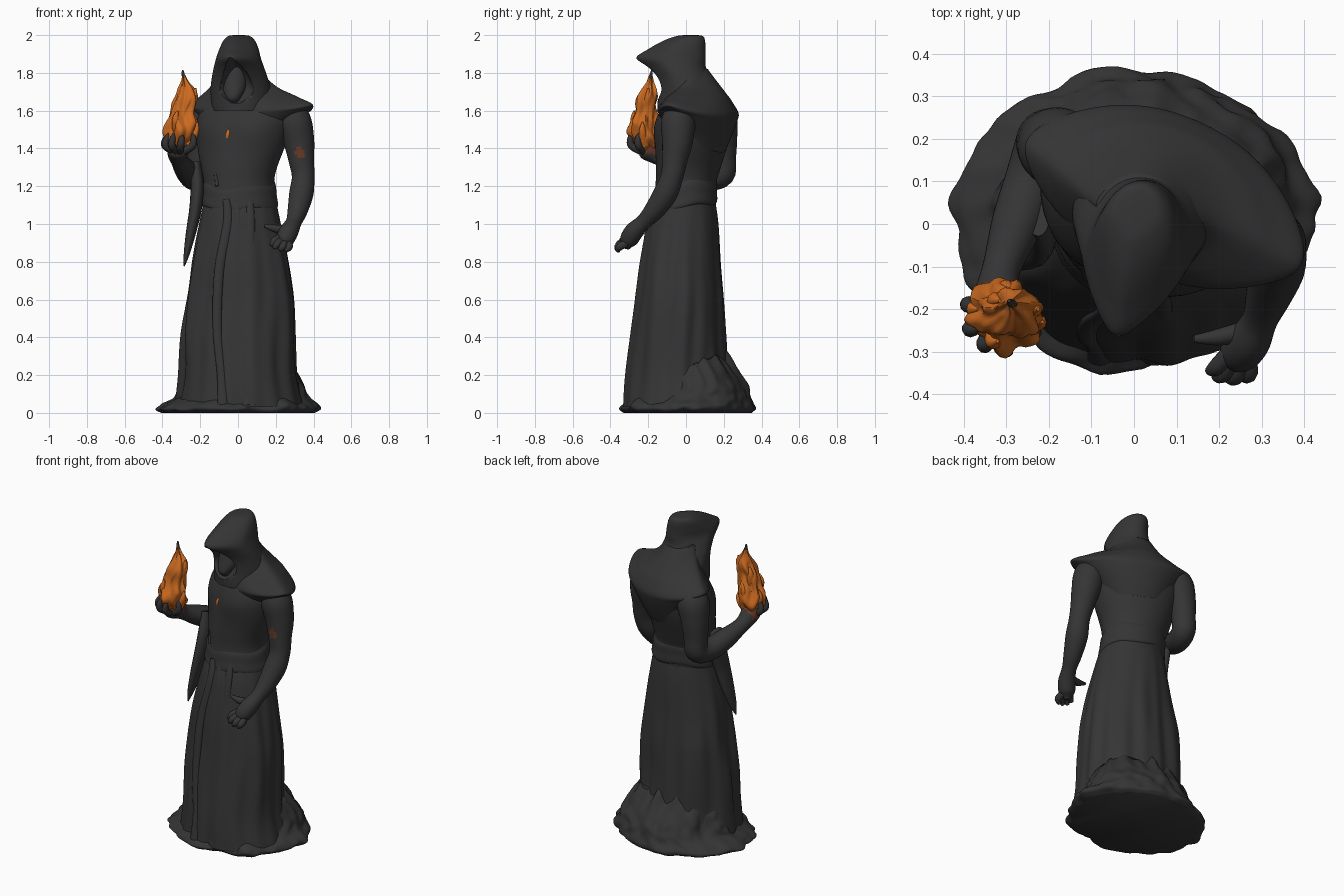
import bpy, bmesh, math
from math import sin, cos, pi, radians
from mathutils import Vector, noise


def material(name, rgb):
    m = bpy.data.materials.new(name)
    m.diffuse_color = (*rgb, 1)
    return m


CLOTH = material("charcoal", (0.035, 0.035, 0.036))
FIRE = material("flame orange", (0.60, 0.145, 0.015))
EMBER = material("ember brown", (0.13, 0.04, 0.02))


def smooth(rows, n):
    """Catmull-Rom interpolation of every column of a list of tuples."""
    out, last = [], len(rows) - 1
    for i in range(last):
        p = [rows[max(0, min(last, i + k))] for k in (-1, 0, 1, 2)]
        for s in range(n):
            t = s / n
            out.append([0.5 * (2 * b + (c - a) * t + (2 * a - 5 * b + 4 * c - d) * t * t
                               + (3 * b - a - 3 * c + d) * t ** 3) for a, b, c, d in zip(*p)])
    out.append(list(rows[-1]))
    return out


def skin(name, rings, mat):
    """Closed smooth surface through rings of equal point count."""
    bm = bmesh.new()
    vs = [[bm.verts.new(p) for p in r] for r in rings]
    n = len(rings[0])
    for a, b in zip(vs, vs[1:]):
        for i in range(n):
            bm.faces.new((a[i], a[(i + 1) % n], b[(i + 1) % n], b[i]))
    bm.faces.new(vs[0])
    bm.faces.new(vs[-1])
    bmesh.ops.recalc_face_normals(bm, faces=bm.faces)
    me = bpy.data.meshes.new(name)
    bm.to_mesh(me)
    bm.free()
    me.materials.append(mat)
    ob = bpy.data.objects.new(name, me)
    bpy.context.collection.objects.link(ob)
    bpy.ops.object.select_all(action='DESELECT')
    ob.select_set(True)
    bpy.context.view_layer.objects.active = ob
    bpy.ops.object.shade_smooth_by_angle(angle=radians(60))
    return ob


def loft(name, rows, mat=CLOTH, seg=64, steps=6, shape=lambda a, z: (1, 1, 0)):
    """Rows are x, y, z, half width, half depth, turn in degrees."""
    rings = []
    for x, y, z, rx, ry, rot in smooth(rows, steps):
        ring, r = [], radians(rot)
        for i in range(seg):
            a = 2 * pi * i / seg
            sx, sy, dz = shape(a, z)
            u, v = max(rx, .002) * cos(a) * sx, max(ry, .002) * sin(a) * sy
            ring.append((x + u * cos(r) - v * sin(r), y + u * sin(r) + v * cos(r), z + dz))
        rings.append(ring)
    return skin(name, rings, mat)


def limb(name, rows, mat=CLOTH, seg=16, steps=5, flat=(1, 1)):
    """Tube along x, y, z with radius; the frame is carried along the path."""
    pts = smooth(rows, steps)
    pos = [Vector(p[:3]) for p in pts]
    rings, u = [], Vector((1, 0.01, 0))
    for i, p in enumerate(pts):
        t = (pos[min(i + 1, len(pos) - 1)] - pos[max(i - 1, 0)]).normalized()
        u = (u - t * u.dot(t)).normalized()
        v = t.cross(u)
        r = max(p[3], .002)
        rings.append([pos[i] + r * (u * cos(a) * flat[0] + v * sin(a) * flat[1])
                      for a in (2 * pi * k / seg for k in range(seg))])
    return skin(name, rings, mat)


def stain(ob, mat, rule):
    """Recolour the faces whose centre meets a rule."""
    ob.data.materials.append(mat)
    for f in ob.data.polygons:
        if rule(f.center):
            f.material_index = 1


def rough(a, z, amp, f):
    return 1 + amp * noise.noise(Vector((f * cos(a), f * sin(a), f * 2 * z)))


# Robe skirt with folds that deepen towards the hem
def folds(a, z):
    k = .035 * min(1, max(0, (1.18 - z) * 1.8))
    w = 1 + k * (sin(9 * a + 1.5 * z) * .5 + sin(17 * a - 2 * z) * .3) + (rough(a, z * .4, 1.6 * k, 3) - 1)
    w *= 1 + 2 * k * max(0, -sin(2 * a)) * (1 if sin(a) > 0 else .6)
    return w, w, 0


loft("skirt", [(.01, 0, 1.18, .18, .145, 0), (.01, -.01, 1.1, .195, .168, 0),
               (.01, -.02, 1.0, .215, .19, 0), (.01, -.03, .8, .255, .212, 0),
               (.01, -.03, .6, .28, .23, 0), (.005, -.04, .4, .295, .247, 0),
               (.005, -.045, .2, .305, .264, 0), (.01, -.04, .03, .335, .285, 0)],
     seg=160, steps=8, shape=folds)


# Ragged hem spread over the ground, heaped at the back
def heap(a, z):
    w = rough(a, z, .09, 2) * rough(a, z * 2, .05, 6)
    return w, w, max(0, sin(a)) * z * .3 * rough(a, 0, 1.2, 5) if z > .02 else 0


loft("trailing_hem", [(0, .015, 0, .39, .33, 0), (0, .015, .02, .425, .35, 0),
                      (.01, .015, .045, .405, .34, 0), (.02, .025, .08, .345, .315, 0),
                      (.02, .03, .13, .32, .275, 0), (.01, 0, .24, .28, .2, 0)],
     seg=140, shape=heap)


# Torso, turned towards the raised arm, with a chest swell
def chest(a, z):
    b = math.exp(-((z - 1.5) / .08) ** 2)
    return 1, 1 + .12 * b * max(0, -sin(a)) * abs(sin(2 * a)), 0


loft("torso", [(.01, -.01, 1.08, .19, .165, 0), (.005, -.005, 1.14, .193, .165, -3),
               (.005, 0, 1.22, .187, .16, -8), (.005, .012, 1.3, .205, .168, -18),
               (.022, .035, 1.45, .25, .182, -24), (.035, .045, 1.56, .26, .178, -24),
               (.04, .045, 1.64, .22, .15, -22), (.03, .04, 1.70, .15, .11, -16),
               (.02, .03, 1.76, .07, .07, -10)], shape=chest)
loft("belt", [(.01, -.01, 1.08, .185, .15, 0), (.01, -.01, 1.1, .202, .174, 0),
              (.008, -.006, 1.15, .197, .17, -3), (.006, -.002, 1.2, .194, .166, -6),
              (.005, 0, 1.235, .18, .145, -6)], steps=4,
     shape=lambda a, z: (1, 1, .02 * sin(a) + .008 * sin(4 * a)))


# Shoulder mantle: pointed tips, merging with the chest in front
def tips(a, z):
    c = abs(cos(a))
    side = .82 if sin(a) < 0 else 1
    return 1, side * (1 - .3 * c ** 3), .025 * c ** 5 - .06 * max(0, sin(a)) * max(0, 1.66 - z) * 8


loft("mantle", [(.01, .03, 1.82, .10, .085, -10), (.015, .04, 1.76, .13, .12, -12),
                (.03, .05, 1.70, .185, .155, -17), (.055, .05, 1.65, .275, .185, -22),
                (.07, .05, 1.61, .352, .205, -24), (.065, .05, 1.58, .325, .205, -24),
                (.05, .05, 1.52, .26, .18, -24), (.04, .05, 1.47, .22, .15, -24)], shape=tips)


# Hood, narrowing to a peak over the face
def peak(a, z):
    f = max(0, -sin(a))
    return 1 - .45 * f ** 1.5 * min(1, max(0, (z - 1.62) * 5)), 1, 0


hood = loft("hood", [(.02, .01, 1.60, .155, .16, -12), (.015, .01, 1.70, .162, .165, -12),
                     (.008, -.02, 1.77, .15, .155, -13), (.003, -.058, 1.83, .133, .165, -13),
                     (0, -.08, 1.88, .116, .187, -13), (.003, -.05, 1.925, .103, .155, -13),
                     (.005, -.01, 1.97, .084, .112, -12), (.005, .02, 1.995, .057, .07, -10),
                     (.005, .025, 2.0, .02, .03, -10)], shape=peak)
cutter = loft("hood_opening", [(-.02, -.2, 1.64, .03, .1, -10), (-.02, -.2, 1.70, .115, .13, -10),
                               (-.025, -.22, 1.77, .088, .17, -10), (-.03, -.24, 1.83, .048, .16, -10),
                               (-.04, -.25, 1.88, .008, .1, -10)], seg=32)
cutter.hide_render = True
bpy.context.view_layer.objects.active = hood
cut = hood.modifiers.new("opening", 'BOOLEAN')
cut.operation, cut.object, cut.solver = 'DIFFERENCE', cutter, 'EXACT'
bpy.ops.object.modifier_apply(modifier=cut.name)
bpy.data.objects.remove(cutter)

# Face in the shadow of the hood
loft("face", [(-.025, -.08, 1.64, .025, .03, -10), (-.025, -.085, 1.67, .04, .045, -10),
              (-.02, -.055, 1.73, .065, .06, -10), (-.015, -.035, 1.83, .055, .05, -10)], seg=32)

# Lowered arm and hand
arm = limb("lowered_arm", [(.26, -.02, 1.62, .06), (.295, -.04, 1.55, .09), (.322, -.045, 1.44, .082),
                           (.335, -.06, 1.34, .068), (.345, -.075, 1.25, .06), (.335, -.11, 1.16, .064),
                           (.315, -.17, 1.07, .053), (.295, -.225, 1.01, .042), (.27, -.275, .96, .05),
                           (.245, -.305, .91, .046), (.235, -.315, .87, .015)], seg=32)
stain(arm, EMBER, lambda c: (c - Vector((.33, -.12, 1.38))).length < .026)
for i, (x, y, z) in enumerate([(.175, -.345, .885), (.19, -.36, .87), (.22, -.365, .86), (.25, -.36, .855)]):
    limb(f"lowered_finger_{i + 1}", [(.235 + i * .008, -.29, .94 - i * .01, .02),
                                     (x + .02, y + .01, z + .025, .021), (x, y, z, .01)], seg=10)
limb("lowered_thumb", [(.26, -.25, .97, .024), (.2, -.265, .975, .021), (.14, -.27, .99, .009)], seg=10)

# Raised arm and cupped hand
hand = limb("raised_arm", [(-.12, .15, 1.64, .05), (-.17, .175, 1.56, .093), (-.195, .19, 1.46, .082),
                           (-.205, .195, 1.35, .07), (-.21, .19, 1.265, .068), (-.235, .11, 1.245, .066),
                           (-.275, 0, 1.285, .06), (-.31, -.1, 1.335, .045), (-.32, -.16, 1.37, .052),
                           (-.315, -.21, 1.40, .056), (-.31, -.24, 1.42, .02)], seg=32)
stain(hand, EMBER, lambda c: c.y < -.14 and c.z > 1.37)
for i, ang in enumerate((165, 205, 240, 275, 330)):
    c, s = cos(radians(ang)), sin(radians(ang))
    limb(f"raised_finger_{i + 1}", [(-.31 + .03 * c, -.21 + .03 * s, 1.385, .02),
                                    (-.31 + .08 * c, -.21 + .08 * s, 1.415, .02),
                                    (-.305 + .08 * c, -.215 + .08 * s, 1.455, .015),
                                    (-.305 + .065 * c, -.215 + .065 * s, 1.48, .007)], seg=10)

# Sleeve cloth hanging below the raised forearm
limb("hanging_sleeve", [(-.225, .02, 1.32, .05), (-.215, -.01, 1.2, .065), (-.225, -.04, 1.08, .06),
                        (-.25, -.06, .95, .048), (-.272, -.08, .84, .028), (-.285, -.09, .775, .004)],
     flat=(.55, 1))

# Sash tails and robe edge down the front
for i, (x, bx) in enumerate([(-.06, -.1), (-.005, .03), (.06, .06)]):
    limb(f"sash_tail_{i + 1}", [(x, -.16, 1.13, .02), (x + .005, -.195, 1.0, .025), (bx, -.23, .75, .026),
                                (bx - .01, -.262, .45, .024), (bx + .015, -.288, .2, .026), (bx + .02, -.315, .04, .03)],
         flat=(1, .6))
limb("robe_edge", [(-.10, -.045, 1.62, .01), (-.12, -.06, 1.5, .01), (-.125, -.066, 1.4, .01),
                   (-.12, -.095, 1.3, .01), (-.11, -.125, 1.2, .01)], seg=10)


# Flame with licking tongues
def flicker(a, z):
    w = rough(a, z * 2.5, .4, 2.2) * (1 + .05 * sin(4 * a + 30 * z))
    return w, w, .01 * sin(5 * a)


loft("flame", [(-.31, -.2, 1.39, .035, .035, 0), (-.305, -.21, 1.45, .08, .074, 0),
               (-.3, -.215, 1.52, .084, .076, 0), (-.295, -.215, 1.58, .066, .06, 0),
               (-.278, -.21, 1.66, .06, .052, 0), (-.275, -.2, 1.705, .046, .04, 0),
               (-.28, -.19, 1.745, .02, .02, 0), (-.29, -.185, 1.79, .006, .006, 0)],
     FIRE, seg=48, steps=8, shape=flicker)
for i, (x, y, z) in enumerate([(-.375, -.2, 1.54), (-.33, -.275, 1.6), (-.225, -.23, 1.54),
                               (-.325, -.18, 1.68), (-.235, -.2, 1.72), (-.3, -.15, 1.58)]):
    mx, my = (x - .3) / 2, (y - .21) / 2
    limb(f"flame_tongue_{i + 1}", [(mx, my, z - .12, .03), (x, y, z - .05, .02), (x + .01, y, z, .004)], FIRE, 10)
limb("smoke_tip", [(-.282, -.188, 1.77, .009), (-.29, -.185, 1.79, .009), (-.293, -.18, 1.815, .004)], seg=10)

# Small ember fleck on the chest
limb("chest_ember", [(-.055, -.118, 1.455, .012), (-.05, -.118, 1.48, .015), (-.045, -.115, 1.51, .004)], FIRE, 8)
